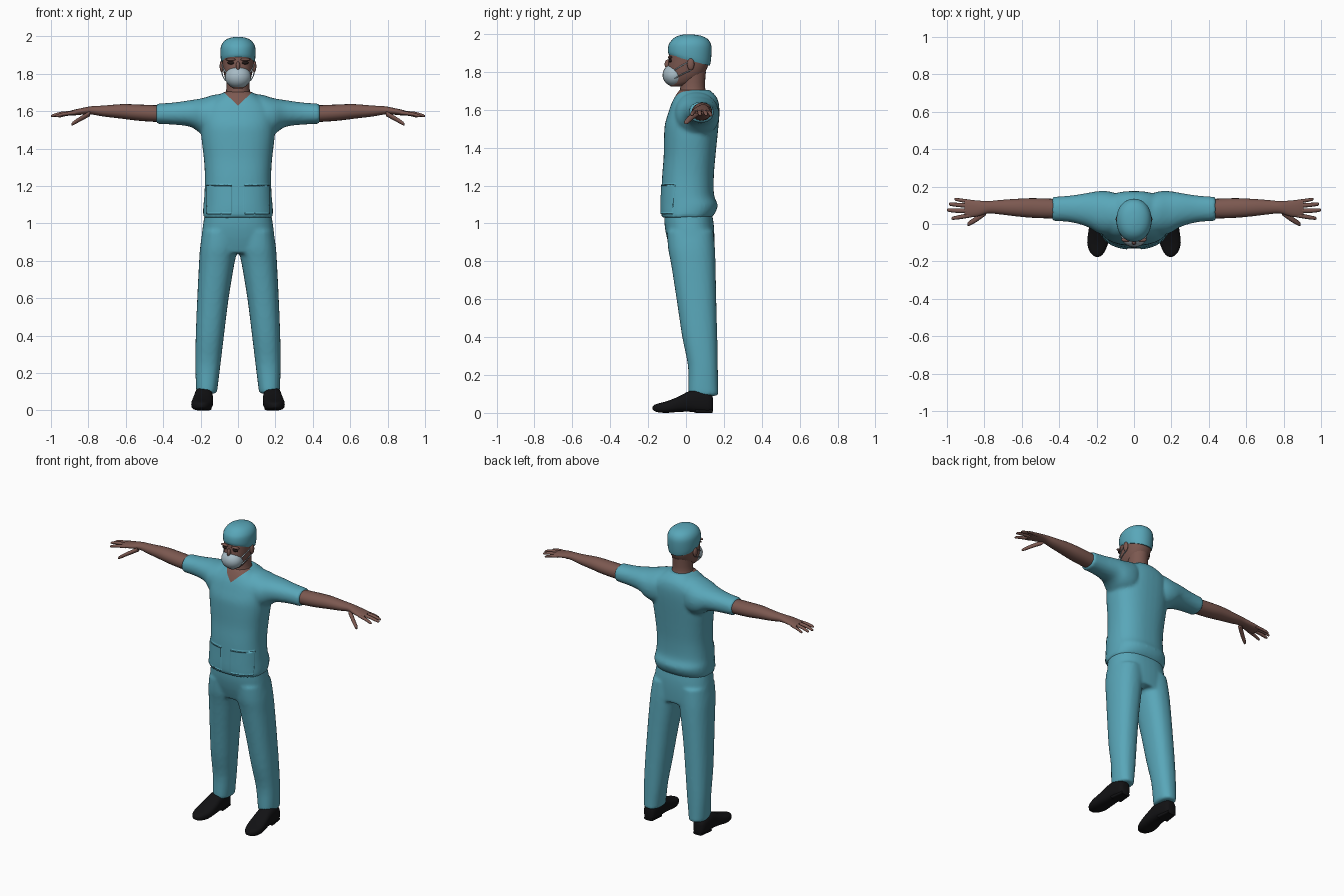
import bpy, bmesh, math
from mathutils import Vector

if "Cube" in bpy.data.objects:
    bpy.data.objects.remove(bpy.data.objects["Cube"])


def material(name, rgb):
    m = bpy.data.materials.new(name)
    m.diffuse_color = (*rgb, 1)
    m.use_nodes = True
    m.node_tree.nodes["Principled BSDF"].inputs["Base Color"].default_value = m.diffuse_color
    return m


TEAL = material("teal cloth", (0.10, 0.385, 0.485))
SKIN = material("skin", (0.20, 0.098, 0.08))
PALE = material("pale cap cloth", (0.47, 0.57, 0.60))
MASK = material("mask cloth", (0.39, 0.50, 0.56))
BLACK = material("black leather", (0.006, 0.006, 0.007))
DARK = material("dark eyes", (0.015, 0.009, 0.008))


def catmull(a, b, c, d, t):
    return [0.5 * (2 * q + (r - p) * t + (2 * p - 5 * q + 4 * r - s) * t * t
                   + (3 * q - p - 3 * r + s) * t ** 3) for p, q, r, s in zip(a, b, c, d)]


def loft(bm, axis, rings, n=24, power=2.0, side=1, steps=3):
    """Rings are (position, low_u, high_u, low_v, high_v) along the axis."""
    smooth = []
    for i in range(len(rings) - 1):
        a, d = rings[max(i - 1, 0)], rings[min(i + 2, len(rings) - 1)]
        smooth += [catmull(a, rings[i], rings[i + 1], d, k / steps) for k in range(steps)]
    smooth.append(rings[-1])
    loops = []
    for p, u0, u1, v0, v1 in smooth:
        loop = []
        for k in range(n):
            c, s = math.cos(math.tau * k / n), math.sin(math.tau * k / n)
            u = (u0 + u1) / 2 + (u1 - u0) / 2 * math.copysign(abs(c) ** (2 / power), c)
            v = (v0 + v1) / 2 + (v1 - v0) / 2 * math.copysign(abs(s) ** (2 / power), s)
            x, y, z = {"x": (p, u, v), "y": (u, p, v), "z": (u, v, p)}[axis]
            loop.append(bm.verts.new((x * side, y, z)))
        loops.append(loop)
    for a, b in zip(loops, loops[1:]):
        for k in range(n):
            bm.faces.new((a[k], a[(k + 1) % n], b[(k + 1) % n], b[k]))
    bm.faces.new(loops[0])
    bm.faces.new(loops[-1])


def ball(bm, center, radii):
    made = bmesh.ops.create_uvsphere(bm, u_segments=20, v_segments=12, radius=1)["verts"]
    for v in made:
        v.co = Vector(center) + Vector(v.co[i] * radii[i] for i in range(3))


def finish(name, bm, *mats, voxel=0, angle=50):
    bmesh.ops.recalc_face_normals(bm, faces=bm.faces[:])
    obj = bpy.data.objects.new(name, bpy.data.meshes.new(name))
    bm.to_mesh(obj.data)
    bm.free()
    bpy.context.collection.objects.link(obj)
    if voxel:  # melt overlapping pieces into one cloth surface
        r = obj.modifiers.new("blend", "REMESH")
        r.mode, r.voxel_size = "VOXEL", voxel
        s = obj.modifiers.new("soften", "SMOOTH")
        s.factor, s.iterations = 0.5, 4
        dg = bpy.context.evaluated_depsgraph_get()
        mesh = bpy.data.meshes.new_from_object(obj.evaluated_get(dg))
        obj.modifiers.clear()
        obj.data = mesh
    obj.data.materials.clear()
    for m in mats:
        obj.data.materials.append(m)
    bpy.ops.object.select_all(action="DESELECT")
    obj.select_set(True)
    bpy.context.view_layer.objects.active = obj
    bpy.ops.object.shade_smooth_by_angle(angle=math.radians(angle))
    return obj


def cut(bm, point, normal):
    bmesh.ops.bisect_plane(bm, geom=bm.verts[:] + bm.edges[:] + bm.faces[:],
                           plane_co=point, plane_no=normal)


# Shirt: body and two short sleeves
bm = bmesh.new()
body = [(1.03, .185, -.13, .135), (1.06, .187, -.132, .157), (1.10, .185, -.132, .167),
        (1.15, .18, -.13, .148), (1.25, .177, -.126, .147), (1.35, .183, -.118, .155),
        (1.45, .195, -.116, .165), (1.52, .20, -.112, .172), (1.58, .20, -.095, .176),
        (1.63, .18, -.078, .174), (1.67, .13, -.058, .16), (1.705, .07, -.035, .125)]
loft(bm, "z", [(z, -w, w, f, b) for z, w, f, b in body], 40, 2.4)
sleeve = [(.04, -.03, .14, 1.50, 1.695), (.12, -.06, .172, 1.46, 1.69), (.19, -.05, .176, 1.475, 1.67),
          (.25, -.015, .166, 1.515, 1.66), (.34, .01, .152, 1.528, 1.647), (.438, .016, .145, 1.532, 1.64)]
for side in (1, -1):
    loft(bm, "x", sleeve, 28, 2.2, side)
shirt = finish("shirt", bm, TEAL, SKIN, voxel=0.011)

# V neck opening and raised front pockets
bm = bmesh.new()
bm.from_mesh(shirt.data)
for s in (1, -1):
    cut(bm, (0, 0, 1.63), (s * .95, 0, -1))
    cut(bm, (s * .165, 0, 0), (1, 0, 0))
    cut(bm, (s * .035, 0, 0), (1, 0, 0))
cut(bm, (0, 0, 1.205), (0, 0, 1))
cut(bm, (0, 0, 1.05), (0, 0, 1))
pocket = []
for f in bm.faces:
    c = f.calc_center_median()
    f.material_index = int(c.y < .03 and c.z > 1.63 + .95 * abs(c.x))
    if c.y < -.02 and 1.05 < c.z < 1.205 and .035 < abs(c.x) < .165:
        pocket.append(f)
bmesh.ops.inset_region(bm, faces=pocket, thickness=.002, depth=.005)
for f in bm.faces:
    f.smooth = True
bm.to_mesh(shirt.data)
bm.free()

# Trousers: hips and two legs
bm = bmesh.new()
hips = [(.84, .19, -.075, .148), (.92, .195, -.10, .15), (1.0, .186, -.114, .146), (1.09, .172, -.115, .13)]
loft(bm, "z", [(z, -w, w, f, b) for z, w, f, b in hips], 36, 2.4)
leg = [(.09, .113, .222, .012, .172), (.13, .108, .225, .012, .17), (.25, .093, .228, .01, .168),
       (.40, .075, .226, -.02, .165), (.60, .05, .218, -.05, .16), (.78, .02, .209, -.078, .156),
       (.87, .002, .203, -.095, .153), (.96, .0, .19, -.10, .145)]
for side in (1, -1):
    loft(bm, "z", leg, 28, 2.3, side)
finish("trousers", bm, TEAL, voxel=0.011)

# Arms with hands, fingers and thumbs
arm = [(.36, .033, .132, 1.545, 1.63), (.44, .03, .135, 1.543, 1.632), (.54, .033, .138, 1.55, 1.636),
       (.62, .04, .135, 1.56, 1.638), (.72, .052, .128, 1.572, 1.63), (.78, .057, .122, 1.582, 1.627),
       (.83, .042, .125, 1.582, 1.618), (.88, .036, .129, 1.577, 1.607), (.905, .042, .126, 1.577, 1.60)]
# each digit: root, middle, tip as (x, y, z), then root radius
digits = [((.87, .048, 1.592), (.93, .037, 1.585), (.975, .03, 1.573), .0125),
          ((.87, .072, 1.593), (.945, .071, 1.588), (1.0, .075, 1.574), .013),
          ((.87, .097, 1.592), (.94, .102, 1.587), (.99, .107, 1.573), .0125),
          ((.87, .118, 1.590), (.92, .126, 1.582), (.96, .133, 1.570), .011),
          ((.79, .066, 1.588), (.845, .025, 1.558), (.89, -.002, 1.530), .018)]
for side, label in ((1, "left"), (-1, "right")):
    bm = bmesh.new()
    loft(bm, "x", arm, 20, 2.1, side)
    for root, mid, tip, r in digits:
        near = tuple(m + .85 * (t - m) for m, t in zip(mid, tip))
        rings = [(x, y - q, y + q, z - q * .85, z + q * .85) for (x, y, z), q in
                 ((root, r), (mid, r * .9), (near, r * .7), (tip, r * .25))]
        loft(bm, "x", rings, 10, 2, side, 2)
    finish(label + "_arm", bm, SKIN)

# Shoes with a low heel
shoe = [(.143, .165, .20, .012, .075), (.13, .146, .222, 0, .10), (.07, .137, .232, 0, .122),
        (.02, .134, .235, .006, .116), (-.04, .133, .244, .005, .086), (-.10, .138, .25, 0, .062),
        (-.145, .155, .238, .003, .05), (-.167, .172, .22, .01, .042), (-.176, .188, .205, .018, .032)]
for side, label in ((1, "left"), (-1, "right")):
    bm = bmesh.new()
    loft(bm, "y", shoe, 24, 2.8, side)
    loft(bm, "y", [(.14, .152, .215, 0, .02), (.05, .142, .228, 0, .02)], 20, 4, side, 1)
    finish(label + "_shoe", bm, BLACK)

# Head, neck, nose and ears
bm = bmesh.new()
skull = [(1.722, .025, -.08, -.03), (1.738, .048, -.092, .03), (1.775, .068, -.098, .085),
         (1.82, .079, -.096, .112), (1.86, .084, -.092, .122), (1.90, .086, -.088, .125),
         (1.95, .078, -.07, .11)]
loft(bm, "z", [(z, -w, w, f, b) for z, w, f, b in skull], 28, 2.2)
neck = [(1.62, .085, -.03, .125), (1.68, .073, -.036, .113), (1.72, .062, -.03, .1), (1.80, .062, -.03, .105)]
loft(bm, "z", [(z, -w, w, f, b) for z, w, f, b in neck], 24)
ball(bm, (0, -.097, 1.84), (.012, .016, .025))
for s in (1, -1):
    ball(bm, (s * .087, .025, 1.84), (.011, .019, .032))
    ball(bm, (s * .038, -.084, 1.877), (.03, .012, .008))
finish("head", bm, SKIN)

# Eyes
bm = bmesh.new()
for s in (1, -1):
    ball(bm, (s * .036, -.083, 1.859), (.022, .009, .009))
finish("eyes", bm, DARK)

# Face mask with straps over the ears
bm = bmesh.new()
ball(bm, (0, -.062, 1.783), (.07, .062, .06))
finish("face_mask", bm, MASK)
for label, ends in (("upper", (1.81, 1.86)), ("lower", (1.765, 1.81))):
    bm = bmesh.new()
    for s in (1, -1):
        loft(bm, "y", [(-.06, .062, .072, ends[0] - .003, ends[0] + .003),
                       (-.02, .079, .084, sum(ends) / 2 - .003, sum(ends) / 2 + .003),
                       (.03, .082, .09, ends[1] - .003, ends[1] + .003)], 8, 2, s)
    finish(label + "_mask_straps", bm, MASK)

# Surgical cap: teal band dipping to the back, pale crown
bm = bmesh.new()
cap = [(1.86, .087, -.089, .126), (1.88, .092, -.095, .131), (1.92, .094, -.094, .135),
       (1.95, .09, -.086, .132), (1.975, .074, -.068, .112), (1.991, .047, -.04, .078), (1.998, .012, -.005, .03)]
loft(bm, "z", [(z, -w, w, f, b) for z, w, f, b in cap], 32, 2.1)
cut(bm, (0, 0, 1.945), (0, 0, 1))
for f in bm.faces:
    f.material_index = int(f.calc_center_median().z > 1.945)
for v in bm.verts:
    v.co.z -= .25 * (v.co.y - .02) * max(0, (1.965 - v.co.z) / .1)
finish("cap", bm, TEAL, PALE)
